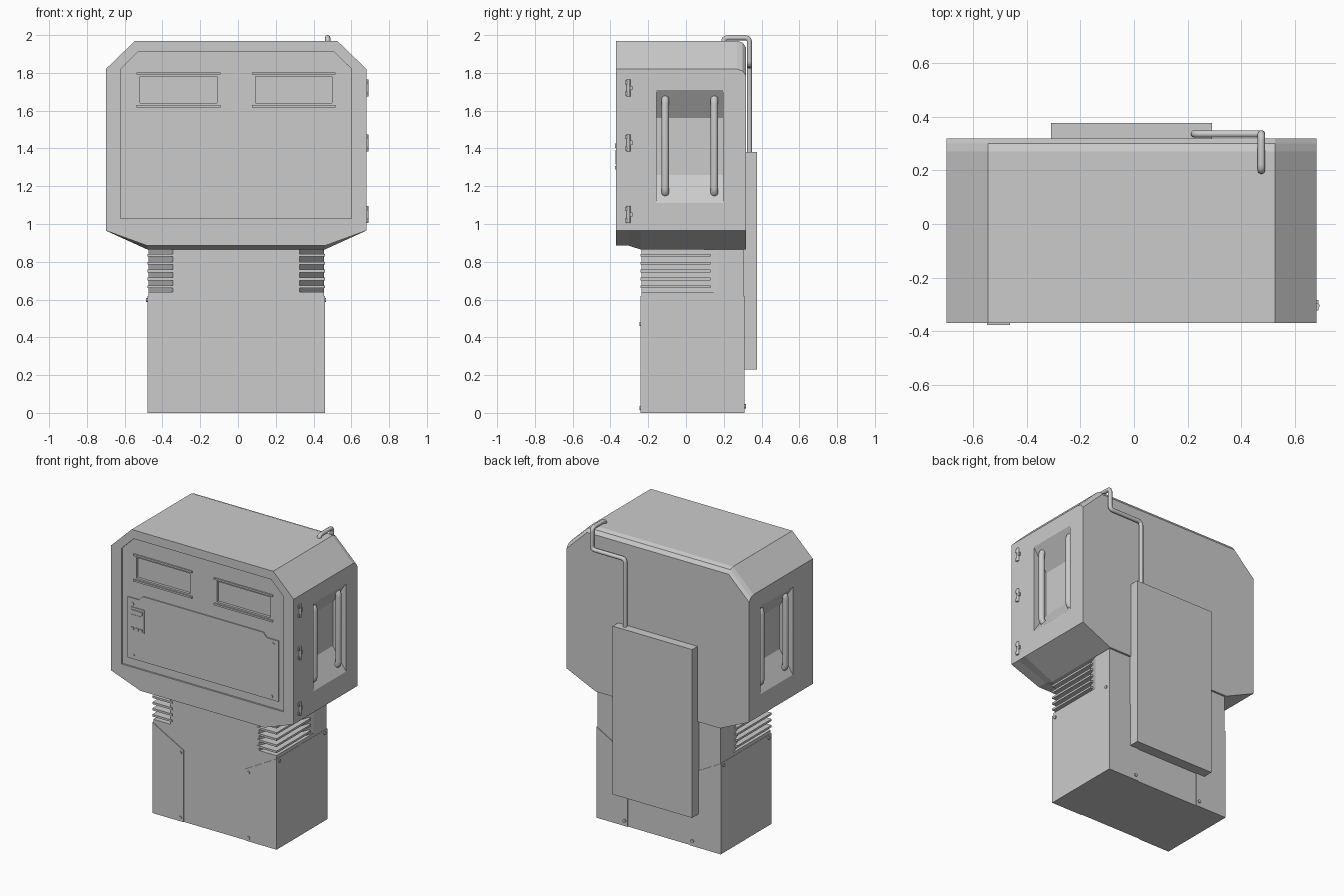
import bpy, bmesh, math
from mathutils import Vector

if "Cube" in bpy.data.objects:
    bpy.data.objects.remove(bpy.data.objects["Cube"])

CX = -0.01  # mirror plane of the body


def mesh_object(name, rings, smooth=False):
    """Closed solid from a list of equal-length vertex rings."""
    bm = bmesh.new()
    rows = [[bm.verts.new(p) for p in r] for r in rings]
    n = len(rows[0])
    for a, b in zip(rows, rows[1:]):
        for i in range(n):
            bm.faces.new((a[i], a[(i + 1) % n], b[(i + 1) % n], b[i]))
    bm.faces.new(rows[0])
    bm.faces.new(rows[-1])
    bmesh.ops.recalc_face_normals(bm, faces=bm.faces)
    me = bpy.data.meshes.new(name)
    bm.to_mesh(me)
    bm.free()
    ob = bpy.data.objects.new(name, me)
    bpy.context.collection.objects.link(ob)
    if smooth:
        activate(ob)
        bpy.ops.object.shade_smooth_by_angle(angle=math.radians(35))
    return ob


def activate(ob):
    bpy.ops.object.select_all(action='DESELECT')
    ob.select_set(True)
    bpy.context.view_layer.objects.active = ob


def prism(name, pts, axis, a, b, smooth=False):
    place = {'x': lambda p, d: (d, p[0], p[1]),
             'y': lambda p, d: (p[0], d, p[1]),
             'z': lambda p, d: (p[0], p[1], d)}[axis]
    return mesh_object(name, [[place(p, d) for p in pts] for d in (a, b)], smooth)


def box(name, x0, x1, y0, y1, z0, z1):
    return prism(name, [(x0, z0), (x1, z0), (x1, z1), (x0, z1)], 'y', y0, y1)


def disc(name, u, v, r, axis, a, b, n=12):
    pts = [(u + r * math.cos(2 * math.pi * i / n), v + r * math.sin(2 * math.pi * i / n)) for i in range(n)]
    return prism(name, pts, axis, a, b, True)


def cut(ob, cutter):
    activate(ob)
    m = ob.modifiers.new("cut", 'BOOLEAN')
    m.operation, m.solver, m.object = 'DIFFERENCE', 'EXACT', cutter
    bpy.ops.object.modifier_apply(modifier=m.name)
    bpy.data.objects.remove(cutter, do_unlink=True)


def tube(name, path, r, bend):
    """Round pipe along a path with filleted corners."""
    path = [Vector(p) for p in path]
    pts = [path[0]]
    for p, c, q in zip(path, path[1:], path[2:]):
        a = c + (p - c).normalized() * min(bend, (p - c).length * 0.49)
        b = c + (q - c).normalized() * min(bend, (q - c).length * 0.49)
        for i in range(6):
            t = i / 5
            pts.append(a * (1 - t) ** 2 + c * 2 * t * (1 - t) + b * t * t)
    pts.append(path[-1])
    cu = bpy.data.curves.new(name, 'CURVE')
    cu.dimensions, cu.bevel_depth, cu.bevel_resolution, cu.use_fill_caps = '3D', r, 3, True
    sp = cu.splines.new('POLY')
    sp.points.add(len(pts) - 1)
    for sp_pt, p in zip(sp.points, pts):
        sp_pt.co = (*p, 1)
    ob = bpy.data.objects.new(name, cu)
    bpy.context.collection.objects.link(ob)
    activate(ob)
    bpy.ops.object.convert(target='MESH')
    bpy.ops.object.shade_smooth_by_angle(angle=math.radians(40))


def mirrored(half):
    """Right half outline (bottom to top) completed to a full loop."""
    return [(CX + x, z) for x, z in half] + [(CX - x, z) for x, z in reversed(half)]


def head_outline(bottom, top):
    return mirrored([(0.47, bottom), (0.69, 0.965), (0.69, 1.82 - (1.97 - top)), (0.535, top)])


# Head body, with softened top rear edge
rings = []
for y, bottom, top in ((-0.302, 0.885, 1.97), (-0.24, 0.865, 1.97), (0.27, 0.865, 1.97),
                       (0.30, 0.865, 1.96), (0.318, 0.865, 1.935)):
    rings.append([(x, y, z) for x, z in head_outline(bottom, top)])
head = mesh_object("head_body", rings)

# Scooped side pockets with two grab bars each
for s, side in ((-1, "left"), (1, "right")):
    scoop = [(0.72, 1.11), (0.69, 1.11), (0.59, 1.26), (0.59, 1.56), (0.69, 1.71), (0.72, 1.71)]
    cut(head, prism("pocket_cutter", [(CX + s * x, z) for x, z in scoop], 'y', -0.155, 0.195))
    for i, y in enumerate((-0.11, 0.15)):
        xi, xo = CX + s * 0.57, CX + s * 0.665
        tube(f"{side}_grab_bar_{i}", [(xi, y, 1.155), (xo, y, 1.155), (xo, y, 1.675), (xi, y, 1.675)], 0.02, 0.04)

# Front door with recessed field and two windows
door = prism("front_door", head_outline(0.885, 1.97), 'y', -0.37, -0.302)
cut(door, prism("field_cutter", mirrored([(0.612, 1.03), (0.612, 1.82), (0.52, 1.91)]), 'y', -0.40, -0.358))
for s, side in ((-1, "left"), (1, "right")):
    xc = CX + s * 0.305
    cut(door, box("window_cutter", xc - 0.203, xc + 0.203, -0.40, -0.34, 1.64, 1.78))
    for part, z in (("upper", 1.797), ("lower", 1.623)):
        box(f"{side}_window_{part}_lip", xc - 0.222, xc + 0.222, -0.367, -0.355, z - 0.006, z + 0.006)

# Raised service panel on the door
prism("service_panel", mirrored([(0.57, 1.085), (0.57, 1.50), (0.485, 1.50), (0.455, 1.53)]), 'y', -0.365, -0.35)
for i, (x, z) in enumerate(((-0.54, 1.462), (0.52, 1.47), (-0.535, 1.11), (0.51, 1.11))):
    disc(f"panel_screw_{i}", x, z, 0.01, 'y', -0.369, -0.36)

# Latch unit
box("latch_plate", -0.558, -0.452, -0.37, -0.36, 1.28, 1.44)
box("latch_bar", -0.548, -0.462, -0.376, -0.365, 1.402, 1.425)
box("latch_screen", -0.545, -0.465, -0.373, -0.365, 1.315, 1.392)
for i in range(3):
    x = -0.537 + i * 0.032
    box(f"latch_button_{i}", x - 0.011, x + 0.011, -0.376, -0.365, 1.288, 1.306)

# Door hinges on the right side
for i, z in enumerate((1.72, 1.43, 1.05)):
    disc(f"hinge_pin_{i}", 0.682, -0.305, 0.01, 'z', z - 0.045, z + 0.045)
    for j, dz in enumerate((-0.03, 0, 0.03)):
        dy = 0.018 if j == 1 else -0.004
        box(f"hinge_leaf_{i}_{j}", 0.675, 0.688, -0.318 + dy, -0.302 + dy, z + dz - 0.011, z + dz + 0.011)

# Pedestal core and neck with chamfered front corners
box("pedestal_core", CX - 0.465, CX + 0.465, -0.235, 0.305, 0, 0.64)
prism("neck", mirrored([(0.335, -0.235), (0.465, 0.17), (0.465, 0.305)]), 'z', 0.63, 0.87)

# Corner covers, screws and cooling fins
for s, side in ((-1, "left"), (1, "right")):
    cover = [(0.235, 0), (0.47, 0), (0.47, 0.62), (0.235, 0.49)]
    prism(f"{side}_cover", [(CX + s * x, z) for x, z in cover], 'y', -0.24, 0.31)
    for i, z in enumerate((0.025, 0.47)):
        disc(f"{side}_front_screw_{i}", CX + s * 0.257, z, 0.011, 'y', -0.246, -0.23)
        disc(f"{side}_back_screw_{i}", CX + s * 0.257, z + 0.01, 0.011, 'y', 0.30, 0.317)
    for i, y in enumerate((-0.21, 0.28)):
        disc(f"{side}_side_screw_{i}", y, 0.598, 0.011, 'x', CX + s * 0.46, CX + s * 0.476)
    for i in range(5):
        z = 0.66 + i * 0.042
        fin = [(0.32, -0.24), (0.47, -0.24), (0.47, 0.13), (0.43, 0.13)]
        prism(f"{side}_fin_{i}", [(CX + s * x, y) for x, y in fin], 'z', z, z + 0.014)

# Rear box and its conduit
box("rear_box", -0.31, 0.29, 0.305, 0.377, 0.23, 1.38)
tube("conduit", [(0.475, 0.20, 1.95), (0.475, 0.20, 1.986), (0.475, 0.336, 1.986),
                 (0.475, 0.336, 1.84), (0.225, 0.336, 1.84), (0.225, 0.336, 1.37)], 0.014, 0.025)
